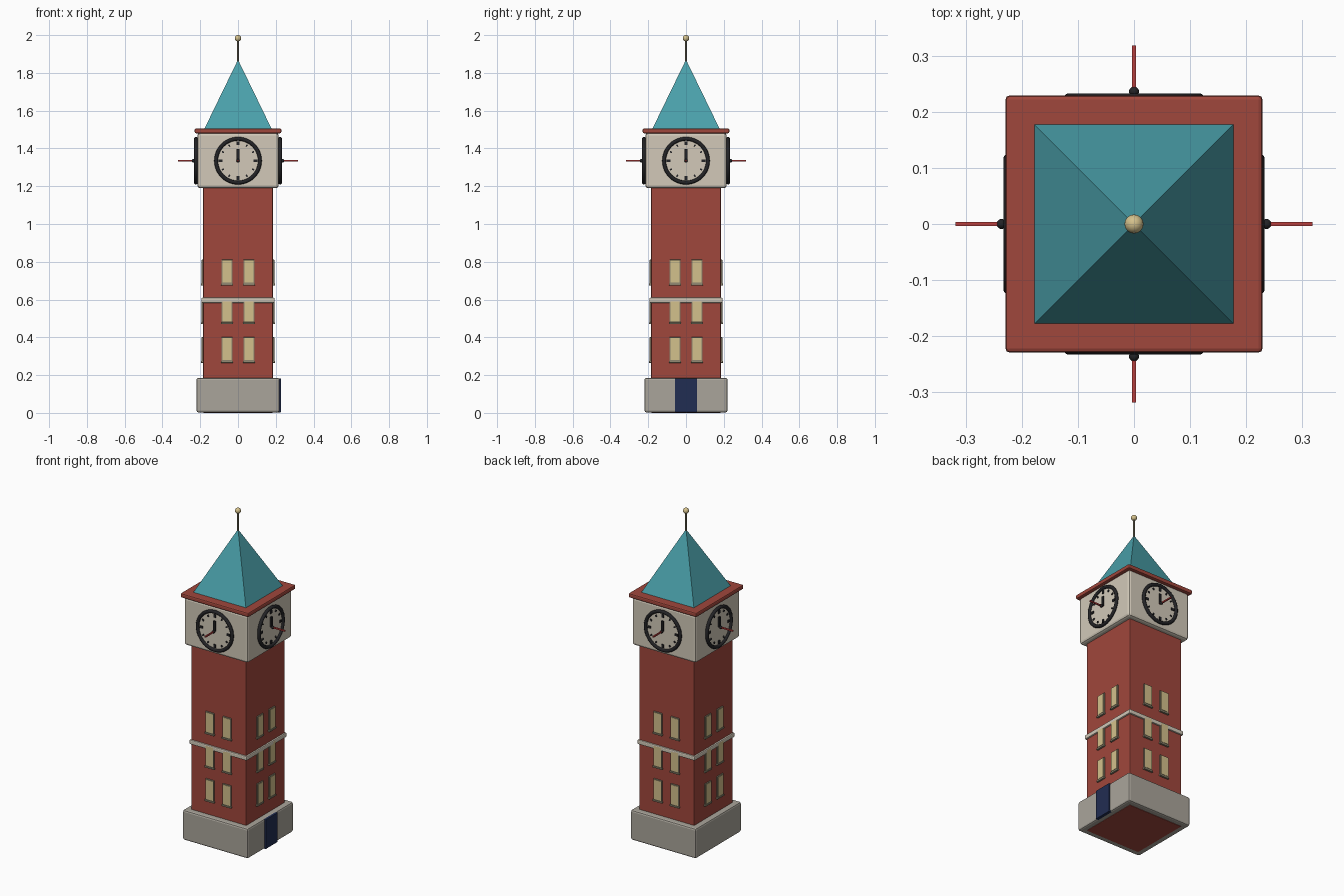
import bpy, bmesh, math
from mathutils import Matrix, Vector

if "Cube" in bpy.data.objects:
    bpy.data.objects.remove(bpy.data.objects["Cube"])


def mat(name, r, g, b):
    m = bpy.data.materials.new(name)
    lin = [((c / 255 + 0.055) / 1.055) ** 2.4 for c in (r, g, b)]
    m.diffuse_color = (*lin, 1)
    m.use_nodes = True
    m.node_tree.nodes["Principled BSDF"].inputs["Base Color"].default_value = m.diffuse_color
    return m


BRICK = mat("brick red", 160, 71, 60)
STONE = mat("grey stone", 170, 165, 155)
CREAM = mat("cream stone", 210, 201, 185)
TEAL = mat("teal roof", 74, 160, 170)
NAVY = mat("navy door", 33, 45, 82)
BLACK = mat("black metal", 35, 35, 38)
GOLD = mat("pale gold", 212, 193, 140)
RED = mat("red hand", 188, 62, 60)
FRAME = mat("window frame", 140, 132, 110)


def finish(bm, name, material, bevel=0, smooth=False):
    me = bpy.data.meshes.new(name)
    bmesh.ops.recalc_face_normals(bm, faces=bm.faces)
    bm.to_mesh(me)
    bm.free()
    me.materials.append(material)
    ob = bpy.data.objects.new(name, me)
    bpy.context.collection.objects.link(ob)
    if bevel:
        mod = ob.modifiers.new("bevel", 'BEVEL')
        mod.width = bevel
        mod.segments = 2
    if smooth:
        for o in bpy.context.selected_objects:
            o.select_set(False)
        ob.select_set(True)
        bpy.context.view_layer.objects.active = ob
        bpy.ops.object.shade_smooth_by_angle(angle=math.radians(40))
    return ob


def box(name, lo, hi, material, bevel=0, m=Matrix()):
    lo, hi = Vector(lo), Vector(hi)
    bm = bmesh.new()
    bmesh.ops.create_cube(bm, size=1, matrix=m @ Matrix.Translation((lo + hi) / 2)
                          @ Matrix.Diagonal((*(hi - lo), 1)))
    return finish(bm, name, material, bevel)


def cyl(name, r1, r2, depth, m, material, seg=24, smooth=True):
    bm = bmesh.new()
    bmesh.ops.create_cone(bm, cap_ends=True, segments=seg, radius1=r1, radius2=r2,
                          depth=depth, matrix=m)
    return finish(bm, name, material, 0, smooth)


def ball(name, r, m, material):
    bm = bmesh.new()
    bmesh.ops.create_uvsphere(bm, u_segments=16, v_segments=10, radius=r, matrix=m)
    return finish(bm, name, material, 0, True)


def slab(name, half, z0, z1, material, bevel):
    return box(name, (-half, -half, z0), (half, half, z1), material, bevel)


T = Matrix.Translation
ROTX = Matrix.Rotation(math.pi / 2, 4, 'X')

# stacked body
slab("base", 0.22, 0.003, 0.185, STONE, 0.01)
slab("shaft", 0.185, 0, 1.2, BRICK, 0.004)
slab("string_course", 0.194, 0.583, 0.61, CREAM, 0.006)
slab("clock_stage", 0.215, 1.19, 1.482, CREAM, 0.014)
slab("cornice", 0.229, 1.48, 1.506, BRICK, 0.007)
box("door", (0.2, -0.058, 0.003), (0.228, 0.058, 0.183), NAVY, 0.003)

# roof and finial
bm = bmesh.new()
bmesh.ops.create_cone(bm, cap_ends=True, segments=4, radius1=0.178 * math.sqrt(2), radius2=0,
                      depth=0.366, matrix=T((0, 0, 1.687)) @ Matrix.Rotation(math.pi / 4, 4, 'Z'))
finish(bm, "roof", TEAL)
cyl("finial_pole", 0.005, 0.005, 0.14, T((0, 0, 1.91)), FRAME, 12)
ball("finial_ball", 0.017, T((0, 0, 1.983)), GOLD)

# four sides: windows and clocks
CZ = 1.335
for k, side in enumerate(("front", "right", "back", "left")):
    R = Matrix.Rotation(k * math.pi / 2, 4, 'Z')
    for row, z in enumerate((0.335, 0.54, 0.745)):
        for x in (-0.058, 0.058):
            tag = f"{side}_{row}_{'l' if x < 0 else 'r'}"
            box("window_frame_" + tag, (x - 0.029, -0.192, z - 0.064),
                (x + 0.029, -0.18, z + 0.066), FRAME, 0.002, R)
            box("window_pane_" + tag, (x - 0.024, -0.194, z - 0.056),
                (x + 0.024, -0.19, z + 0.062), GOLD, 0, R)
            box("window_sill_" + tag, (x - 0.032, -0.196, z - 0.07),
                (x + 0.032, -0.18, z - 0.06), FRAME, 0.002, R)

    # clock dial and ring
    C = R @ T((0, 0, CZ))
    cyl("clock_dial_" + side, 0.117, 0.117, 0.02, C @ T((0, -0.211, 0)) @ ROTX, CREAM, 48)
    bm = bmesh.new()
    n, s = 48, 10
    rings = []
    for i in range(n):
        a = 2 * math.pi * i / n
        ring = []
        for j in range(s):
            b = 2 * math.pi * j / s
            r = 0.116 + 0.01 * math.cos(b)
            p = Vector((r * math.cos(a), -0.223 + 0.01 * math.sin(b), r * math.sin(a)))
            ring.append(bm.verts.new(C @ p))
        rings.append(ring)
    for i in range(n):
        for j in range(s):
            p, q, j2 = rings[i], rings[(i + 1) % n], (j + 1) % s
            bm.faces.new((p[j], q[j], q[j2], p[j2]))
    finish(bm, "clock_ring_" + side, BLACK, 0, True)

    # hour marks
    for h in range(12):
        big = h % 3 == 0
        w, l = (0.007, 0.01) if big else (0.004, 0.006)
        M = C @ Matrix.Rotation(h * math.pi / 6, 4, 'Y')
        box(f"hour_mark_{side}_{h}", (-w, -0.226, 0.092 - l), (w, -0.215, 0.092 + l),
            BLACK, 0, M)

    # hands: hour hand upright, red hand sticking straight out
    box("hour_hand_" + side, (-0.007, -0.23, 0), (0.007, -0.222, 0.062), BLACK, 0, C)
    box("minute_hand_" + side, (-0.004, -0.318, -0.004), (0.004, -0.225, 0.004), RED, 0, C)
    ball("clock_hub_" + side, 0.009, C @ T((0, -0.236, 0)), BLACK)
